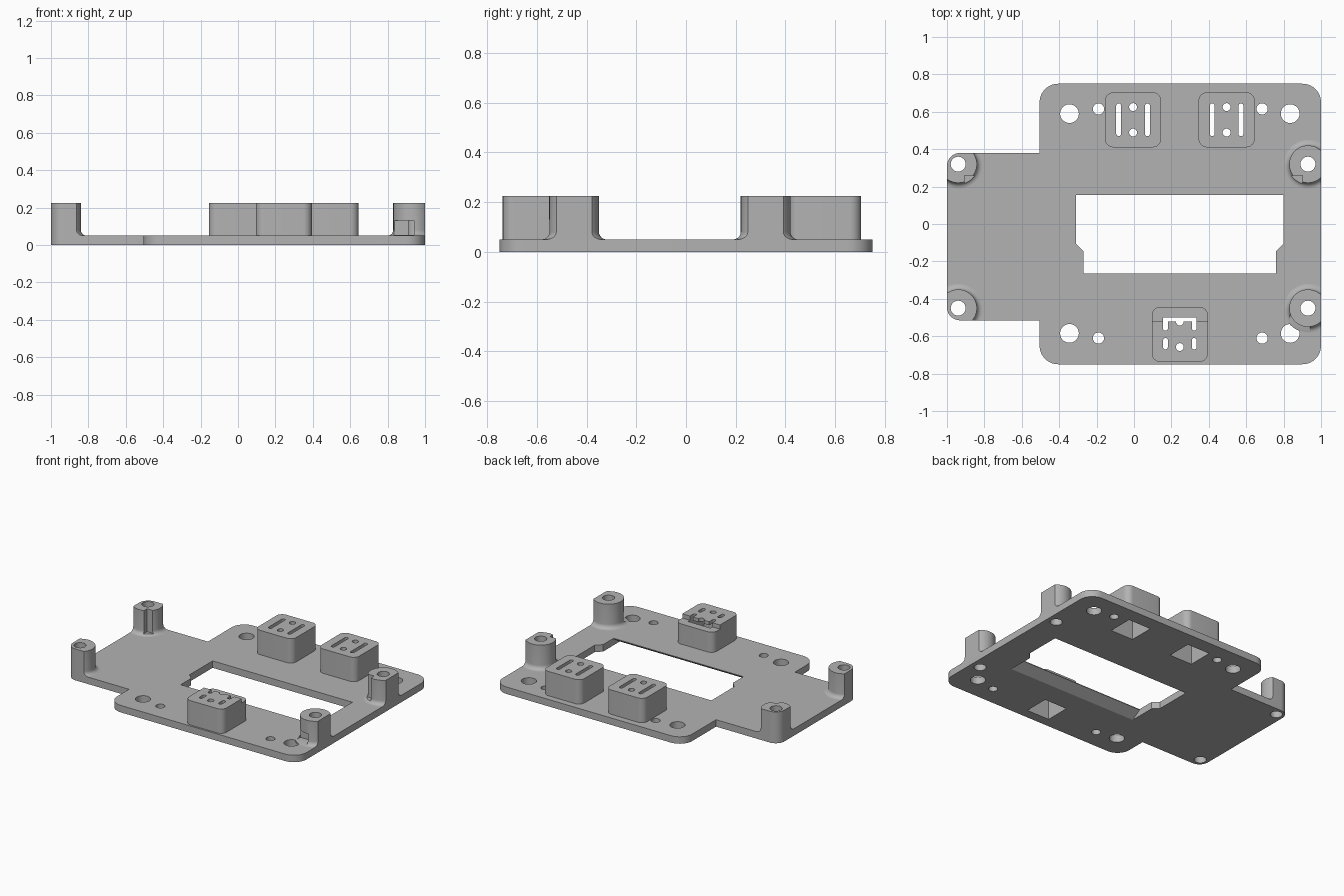
import bpy, bmesh, math
from mathutils import Vector

cube = bpy.data.objects.get("Cube")
if cube:
    bpy.data.objects.remove(cube, do_unlink=True)

T, H = 0.05, 0.225          # plate thickness, overall height

grey = bpy.data.materials.new("grey plastic")
grey.use_nodes = True
colour = (0.45, 0.45, 0.45, 1)
grey.diffuse_color = colour
grey.node_tree.nodes["Principled BSDF"].inputs["Base Color"].default_value = colour


def finish_mesh(name, bm):
    bmesh.ops.recalc_face_normals(bm, faces=bm.faces)
    me = bpy.data.meshes.new(name)
    bm.to_mesh(me)
    bm.free()
    me.materials.append(grey)
    ob = bpy.data.objects.new(name, me)
    bpy.context.collection.objects.link(ob)
    return ob


def rounded(corners, steps=10):
    """Outline of (x, y, radius) corners, square corners rounded by arcs."""
    pts = []
    for i, (x, y, r) in enumerate(corners):
        p = Vector((x, y))
        if r == 0:
            pts.append(p)
            continue
        u = (Vector(corners[i - 1][:2]) - p).normalized()
        v = (Vector(corners[(i + 1) % len(corners)][:2]) - p).normalized()
        c = p + (u + v) * r
        for k in range(steps + 1):
            a = k / steps * math.pi / 2
            pts.append(c - (v * math.cos(a) + u * math.sin(a)) * r)
    return pts


def prism(name, pts, low, high, along_x=False):
    bm = bmesh.new()
    place = (lambda a, b, c: (c, a, b)) if along_x else (lambda a, b, c: (a, b, c))
    face = bm.faces.new([bm.verts.new(place(p[0], p[1], low)) for p in pts])
    new = bmesh.ops.extrude_face_region(bm, geom=[face])["geom"]
    bmesh.ops.translate(bm, vec=place(0, 0, high - low),
                        verts=[v for v in new if isinstance(v, bmesh.types.BMVert)])
    return finish_mesh(name, bm)


def box(name, x0, x1, y0, y1, z0, z1, r=0):
    return prism(name, rounded([(x0, y0, r), (x1, y0, r), (x1, y1, r), (x0, y1, r)]), z0, z1)


def hole(x, y, r, z0=-0.1, z1=0.4, n=32):
    ring = [(x + r * math.cos(2 * math.pi * k / n), y + r * math.sin(2 * math.pi * k / n))
            for k in range(n)]
    return prism("cutter", ring, z0, z1)


def lathe(name, x, y, profile, n=48):
    bm = bmesh.new()
    rings = [[bm.verts.new((x + r * math.cos(2 * math.pi * k / n),
                            y + r * math.sin(2 * math.pi * k / n), z)) for k in range(n)]
             for r, z in profile]
    for a, b in zip(rings, rings[1:]):
        for k in range(n):
            m = (k + 1) % n
            bm.faces.new((a[k], a[m], b[m], b[k]))
    bm.faces.new(rings[0])
    bm.faces.new(rings[-1])
    return finish_mesh(name, bm)


def boolean(ob, tools, operation="DIFFERENCE"):
    bpy.context.view_layer.objects.active = ob
    for tool in tools:
        mod = ob.modifiers.new("cut", "BOOLEAN")
        mod.operation, mod.solver, mod.object = operation, "EXACT", tool
        bpy.ops.object.modifier_apply(modifier=mod.name)
        bpy.data.objects.remove(tool, do_unlink=True)


# Base plate with a narrower tab on the right
outline = rounded([(-1, -0.515, 0.07), (-0.505, -0.515, 0), (-0.505, -0.75, 0.1), (1, -0.75, 0.1),
                   (1, 0.75, 0.1), (-0.505, 0.75, 0.1), (-0.505, 0.38, 0), (-1, 0.38, 0.07)])
plate = prism("base_plate", outline, 0, T)

# Window with stepped corners and an underside chamfer on its front edge
window = [(-0.31, 0.155), (-0.31, -0.105), (-0.27, -0.145), (-0.27, -0.265),
          (0.76, -0.265), (0.76, -0.145), (0.8, -0.105), (0.8, 0.155)]
chamfer = [(-0.2, -0.02), (-0.335, -0.02), (-0.335, 0), (-0.265, 0.045), (-0.2, 0.045)]
cuts = [prism("cutter", window, -0.1, 0.2), prism("cutter", chamfer, -0.27, 0.76, along_x=True)]

# Mounting holes
for y in (0.59, -0.585):
    cuts += [hole(x, y, 0.05) for x in (-0.345, 0.835)]
for y in (0.615, -0.61):
    cuts += [hole(x, y, 0.03) for x in (-0.19, 0.685)]

# Screw posts with filleted feet, trimmed to the plate outline
posts = {"back_right_post": (-0.94, 0.32), "back_left_post": (0.93, 0.32),
         "front_right_post": (-0.94, -0.45), "front_left_post": (0.93, -0.45)}
F = 0.03
foot = [(0.1 + F - F * math.sin(a), T + F - F * math.cos(a))
        for a in (k * math.pi / 12 for k in range(7))]
parts = [plate]
for name, (x, y) in posts.items():
    post = lathe(name, x, y, [(0.1 + F, T - 0.01)] + foot + [(0.1, H)])
    boolean(post, [prism("cutter", outline, -0.1, 0.4)], "INTERSECT")
    tools = [hole(x, y, 0.04)]
    if name == "back_right_post":
        tools.append(box("cutter", -0.905, -0.7, 0.1, 0.26, T + 0.01, 0.4))
    elif name == "back_left_post":
        tools.append(box("cutter", 0.7, 0.9, 0.1, 0.26, T + 0.01, 0.4))
    elif name == "front_left_post":
        tools.append(box("cutter", 0.835, 0.94, -0.7, -0.485, T + 0.002, 0.13))
    boolean(post, tools)
    cuts.append(hole(x, y, 0.04))
    parts.append(post)

# Hollow connector blocks with slots and pin holes in the roof
C, ROOF = 0.09, 0.2
blocks = {"back_right_block": (-0.005, 0.557), "back_left_block": (0.495, 0.557),
          "front_block": (0.245, -0.59)}
for name, (x, y) in blocks.items():
    block = box(name, x - 0.15, x + 0.15, y - 0.147, y + 0.147, T - 0.01, H, 0.045)
    cavity = (x - C, x + C, y - C, y + C, -0.1)
    tools = [box("cutter", *cavity, ROOF)]
    front = name == "front_block"
    spans = [(-0.08, -0.02), (0.02, 0.085)] if front else [(-0.087, 0.087)]
    for side in (-1, 1):
        sx = x + side * 0.077
        tools += [box("cutter", sx - 0.013, sx + 0.013, y + a, y + b, 0.1, 0.4, 0.012)
                  for a, b in spans]
        tools.append(hole(x, y + side * 0.068, 0.021, 0.1))
    if front:
        # Lowered ledge along the rear of the front block
        tools.append(box("cutter", x - 0.2, x + 0.2, y + 0.068, y + 0.2, 0.195, 0.4))
    boolean(block, tools)
    cuts.append(box("cutter", *cavity, 0.2))
    parts.append(block)

boolean(plate, cuts)

# Smooth curved walls, keep edges sharp
bpy.ops.object.select_all(action="DESELECT")
for ob in parts:
    ob.select_set(True)
bpy.context.view_layer.objects.active = plate
bpy.ops.object.shade_smooth_by_angle(angle=math.radians(30))
